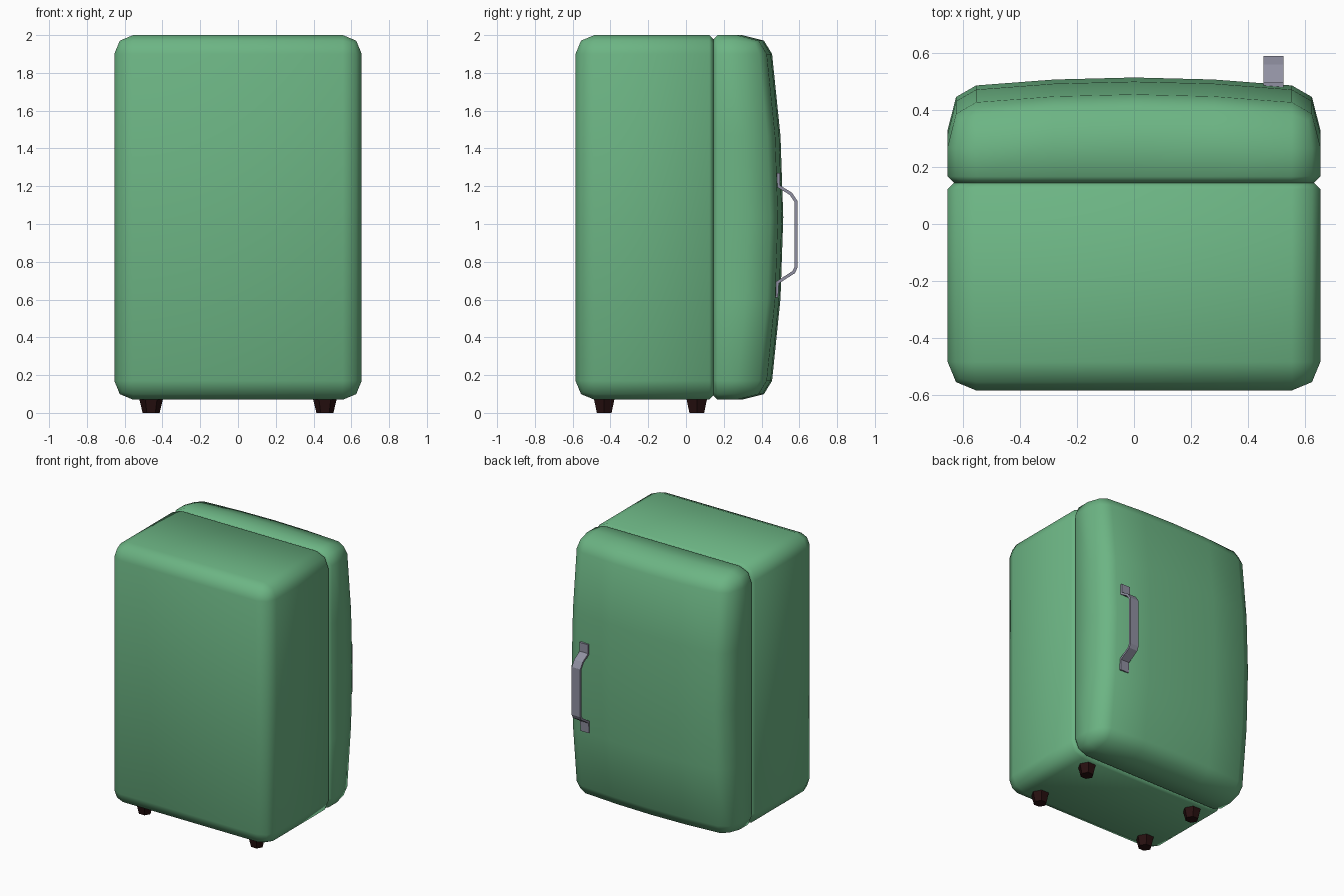
import bpy, bmesh, math
from mathutils import Vector, Matrix

if "Cube" in bpy.data.objects:
    bpy.data.objects.remove(bpy.data.objects["Cube"])


def material(name, rgb):
    m = bpy.data.materials.new(name)
    m.diffuse_color = (*rgb, 1)
    m.use_nodes = True
    m.node_tree.nodes["Principled BSDF"].inputs["Base Color"].default_value = m.diffuse_color
    return m


GREEN = material("mint green", (0.15, 0.46, 0.23))
GREY = material("handle grey", (0.28, 0.28, 0.36))
DARK = material("dark brown", (0.02, 0.005, 0.005))


def finish(bm, name, mat, angle=None):
    bmesh.ops.recalc_face_normals(bm, faces=bm.faces[:])
    me = bpy.data.meshes.new(name)
    bm.to_mesh(me)
    bm.free()
    me.materials.append(mat)
    ob = bpy.data.objects.new(name, me)
    bpy.context.collection.objects.link(ob)
    if angle:
        bpy.ops.object.select_all(action='DESELECT')
        ob.select_set(True)
        bpy.context.view_layer.objects.active = ob
        bpy.ops.object.shade_smooth_by_angle(angle=math.radians(angle))
    return ob


HALF_X, Z0, Z1, SEAM = 0.655, 0.07, 2.0, 0.145
ZC = (Z0 + Z1) / 2


def shell(y_end):
    """Rounded box from the seam to y_end, with only a small chamfer at the seam."""
    bm = bmesh.new()
    bmesh.ops.create_cube(bm, size=1)
    size = Vector((2 * HALF_X, abs(y_end - SEAM), Z1 - Z0))
    for v in bm.verts:
        v.co = v.co * size + Vector((0, (y_end + SEAM) / 2, ZC))

    def on_seam(e):
        return all(abs(v.co.y - SEAM) < 1e-4 for v in e.verts)

    bmesh.ops.bevel(bm, geom=[e for e in bm.edges if not on_seam(e)], offset=0.1,
                    segments=2, profile=0.5, affect='EDGES')
    bmesh.ops.bevel(bm, geom=[e for e in bm.edges if on_seam(e)], offset=0.022,
                    segments=1, profile=0.5, affect='EDGES')
    return bm


# cabinet
finish(shell(-0.585), "cabinet", GREEN, 60)

# door with a bulging front
FRONT = 0.515
bm = shell(FRONT)
cuts = [((x, 0, 0), (1, 0, 0)) for x in (-0.28, 0, 0.28)]
cuts += [((0, 0, ZC + z), (0, 0, 1)) for z in (-0.43, 0, 0.43)]
for co, no in cuts:
    bmesh.ops.bisect_plane(bm, geom=bm.verts[:] + bm.edges[:] + bm.faces[:],
                           plane_co=co, plane_no=no)
for v in bm.verts:
    if v.co.y > 0.3:
        depth = FRONT - v.co.y
        bulge = 0.03 * (v.co.x / 0.575) ** 2 + 0.06 * ((v.co.z - ZC) / 0.87) ** 2
        v.co.y -= 0.45 * depth * (depth / 0.1) + bulge
finish(bm, "door", GREEN, 60)

# bent strip handle
path = [Vector(p) for p in ((0.490, 1.27), (0.490, 1.20), (0.555, 1.16), (0.582, 1.12),
                            (0.582, 0.77), (0.570, 0.745), (0.484, 0.69), (0.479, 0.61))]
T = 0.008
outer, inner = [], []
for i, p in enumerate(path):
    dirs = [(path[k + 1] - path[k]).normalized() for k in (i - 1, i) if 0 <= k < len(path) - 1]
    norms = [Vector((-d.y, d.x)) for d in dirs]
    n = sum(norms, Vector((0, 0))).normalized()
    n *= T / n.dot(norms[0])
    outer.append(p + n)
    inner.append(p - n)
bm = bmesh.new()
rings = []
for o, q in zip(outer, inner):
    rings.append([bm.verts.new((x, c.x, c.y)) for x, c in
                  ((0.455, o), (0.525, o), (0.525, q), (0.455, q))])
for a, b in zip(rings, rings[1:]):
    for k in range(4):
        bm.faces.new((a[k], a[(k + 1) % 4], b[(k + 1) % 4], b[k]))
bm.faces.new(rings[0])
bm.faces.new(rings[-1])
finish(bm, "door_handle", GREY)

# tapered six-sided feet
for side, sx in (("left", -1), ("right", 1)):
    for place, y in (("front", -0.433), ("rear", 0.057)):
        bm = bmesh.new()
        bmesh.ops.create_cone(
            bm, cap_ends=True, segments=6, radius1=0.045, radius2=0.063, depth=0.075,
            matrix=Matrix.Translation((sx * 0.46, y, 0.0375)) @ Matrix.Rotation(math.pi / 2, 4, 'Z'))
        finish(bm, f"{place}_{side}_foot", DARK)
